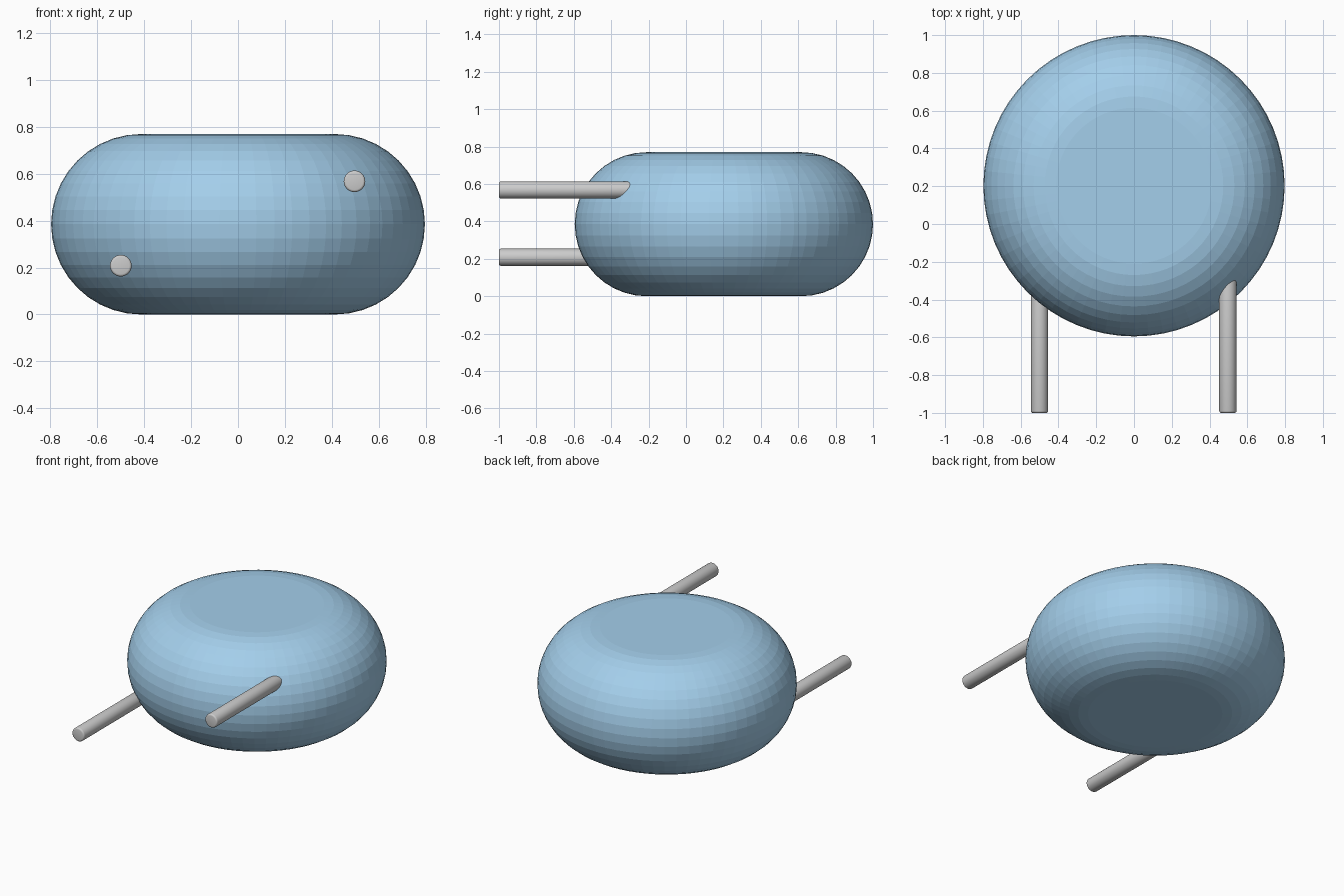
import bpy, bmesh, math
from mathutils import Matrix, Vector

if "Cube" in bpy.data.objects:
    bpy.data.objects.remove(bpy.data.objects["Cube"])

CY, R, H = 0.2025, 0.7975, 0.77   # body centre y, radius, height


def finish(name, bm):
    bmesh.ops.recalc_face_normals(bm, faces=bm.faces)
    mesh = bpy.data.meshes.new(name)
    bm.to_mesh(mesh)
    bm.free()
    obj = bpy.data.objects.new(name, mesh)
    bpy.context.collection.objects.link(obj)
    return obj


# Round body: disc with a fully rounded rim, faceted shading
bm = bmesh.new()
r, arcs = H / 2, 20
pts = [(0, 0)]
for i in range(arcs + 1):
    a = -math.pi / 2 + math.pi * i / arcs
    pts.append((R - r + r * math.cos(a), r + r * math.sin(a)))
pts.append((0, H))
verts = [bm.verts.new((x, CY, z)) for x, z in pts]
edges = [bm.edges.new(p) for p in zip(verts, verts[1:])]
bmesh.ops.spin(bm, geom=verts + edges, cent=(0, CY, 0), axis=(0, 0, 1),
               angle=math.tau, steps=64, use_duplicate=False)
bmesh.ops.remove_doubles(bm, verts=bm.verts, dist=1e-4)
body = finish("body", bm)
blue = bpy.data.materials.new("blue")
blue.diffuse_color = (0.37, 0.62, 0.83, 1)
blue.use_nodes = True
blue.node_tree.nodes["Principled BSDF"].inputs["Base Color"].default_value = blue.diffuse_color
body.data.materials.append(blue)


# Rods pointing forward, with softened ends, sunk into the body
def rod(name, x, z, y0=-1.0, y1=-0.2, radius=0.046):
    bm = bmesh.new()
    place = Matrix.Translation(Vector((x, (y0 + y1) / 2, z))) @ Matrix.Rotation(math.pi / 2, 4, 'X')
    bmesh.ops.create_cone(bm, cap_ends=True, segments=32, radius1=radius,
                          radius2=radius, depth=y1 - y0, matrix=place)
    rims = [e for e in bm.edges if abs(e.verts[0].co.y - e.verts[1].co.y) < 1e-4]
    bmesh.ops.bevel(bm, geom=rims, offset=0.01, segments=3, profile=0.5, affect='EDGES')
    obj = finish(name, bm)
    bpy.ops.object.select_all(action='DESELECT')
    obj.select_set(True)
    bpy.context.view_layer.objects.active = obj
    bpy.ops.object.shade_smooth_by_angle(angle=math.radians(35))


rod("upper_right_rod", 0.497, 0.568)
rod("lower_left_rod", -0.5, 0.208)
